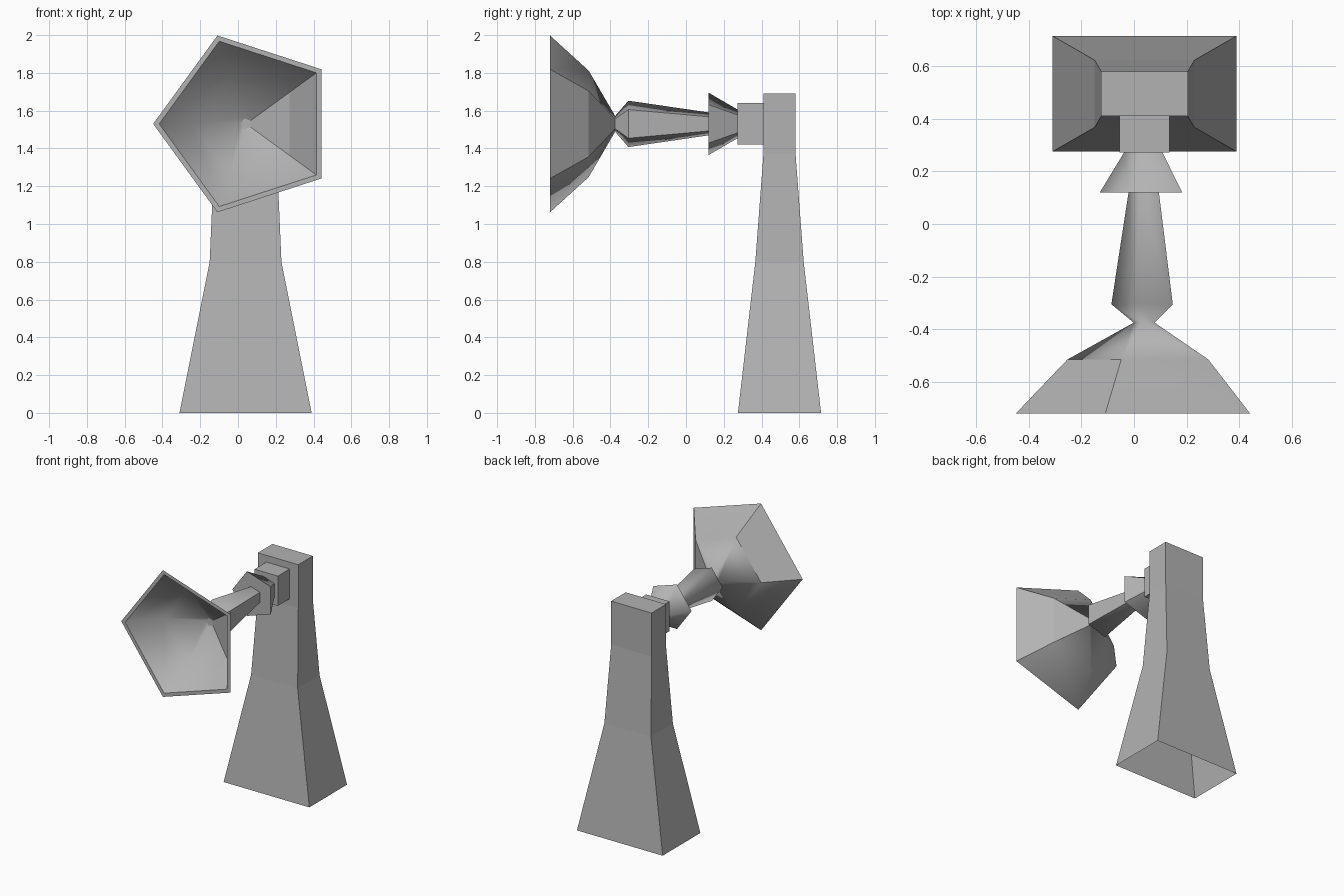
import bpy, bmesh
from math import radians, cos, sin

cube = bpy.data.objects.get("Cube")
if cube:
    bpy.data.objects.remove(cube, do_unlink=True)

GREY = (0.45, 0.45, 0.45, 1)
mat = bpy.data.materials.new("plain grey")
mat.use_nodes = True
mat.diffuse_color = GREY
mat.node_tree.nodes["Principled BSDF"].inputs["Base Color"].default_value = GREY

AXIS_X, AXIS_Z = 0.043, 1.53      # line through the horn and stem
TOWER_Y = 0.495


def loft(name, rings, cap_start=True, cap_end=True, smooth=False, is_flat=None):
    """Bridge equal-sized rings of points into one skin."""
    bm = bmesh.new()
    loops = [[bm.verts.new(p) for p in ring] for ring in rings]
    n = len(loops[0])
    for row, (a, b) in enumerate(zip(loops, loops[1:])):
        for i in range(n):
            j = (i + 1) % n
            f = bm.faces.new((a[i], a[j], b[j], b[i]))
            f.smooth = smooth and not (is_flat and is_flat(row, i))
    if cap_start:
        bm.faces.new(loops[0])
    if cap_end:
        bm.faces.new(loops[-1])
    bmesh.ops.recalc_face_normals(bm, faces=bm.faces)
    mesh = bpy.data.meshes.new(name)
    bm.to_mesh(mesh)
    bm.free()
    mesh.materials.append(mat)
    obj = bpy.data.objects.new(name, mesh)
    bpy.context.collection.objects.link(obj)
    return obj


def pentagon(y, r):
    # one corner points to -x, one flat side faces +x
    angles = [radians(36 + 72 * k) for k in range(5)]
    return [(AXIS_X + r * cos(a), y, AXIS_Z + r * sin(a)) for a in angles]


def rectangle(z, hx, hy, cy=TOWER_Y):
    return [(AXIS_X - 0.003 + sx * hx, cy + sy * hy, z)
            for sx, sy in ((-1, -1), (1, -1), (1, 1), (-1, 1))]


# Tapered tower, open underneath
loft("tower", [rectangle(0, 0.35, 0.22), rectangle(0.8, 0.19, 0.128),
               rectangle(1.37, 0.165, 0.085), rectangle(1.69, 0.165, 0.085)],
     cap_start=False)

# Block joining the tower to the arm
loft("mount_block", [rectangle(1.42, 0.095, 0.07, 0.342),
                     rectangle(1.64, 0.095, 0.07, 0.342)])

# Flared collar
loft("collar", [pentagon(0.12, 0.173), pentagon(0.273, 0.08)],
     smooth=True, is_flat=lambda row, i: i == 4)

# Horn and stem in one skin, from the inner throat round the rim to the collar
profile = [(-0.39, 0.03), (-0.515, 0.285), (-0.72, 0.46), (-0.72, 0.492),
           (-0.515, 0.296), (-0.375, 0.044), (-0.305, 0.129), (0.125, 0.063)]
RIM, OUTER = 2, 3
loft("horn_and_stem", [pentagon(y, r) for y, r in profile], smooth=True,
     is_flat=lambda row, i: row == RIM or i == 4 or (row == OUTER and i == 1))
